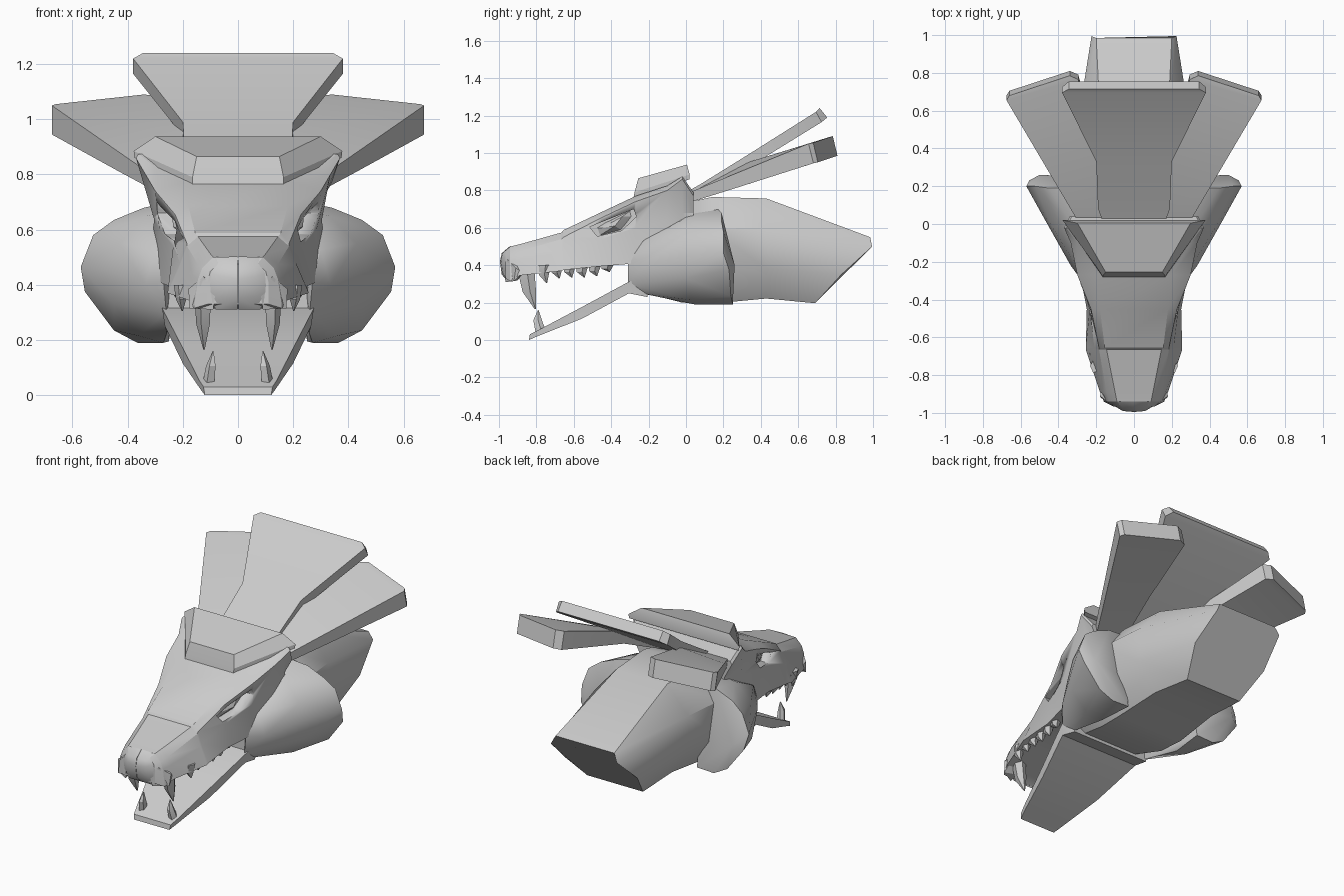
import bpy, bmesh
from math import radians
from mathutils import Vector


def finish(bm, name, angle=25):
    bmesh.ops.recalc_face_normals(bm, faces=bm.faces)
    me = bpy.data.meshes.new(name)
    bm.to_mesh(me)
    bm.free()
    ob = bpy.data.objects.new(name, me)
    bpy.context.collection.objects.link(ob)
    bpy.ops.object.select_all(action='DESELECT')
    ob.select_set(True)
    bpy.context.view_layer.objects.active = ob
    bpy.ops.object.shade_smooth_by_angle(angle=radians(angle))
    return ob


def loft(bm, rings):
    rows = [[bm.verts.new(p) for p in r] for r in rings]
    n = len(rows[0])
    for a, b in zip(rows, rows[1:]):
        for i in range(n):
            j = (i + 1) % n
            bm.faces.new((a[i], a[j], b[j], b[i]))
    bm.faces.new(rows[0])
    bm.faces.new(rows[-1])


def symmetric(half):
    return half + [(-x, y, z) for x, y, z in reversed(half)]


def hull(bm, pts):
    vs = [bm.verts.new(p) for p in pts]
    res = bmesh.ops.convex_hull(bm, input=vs)
    junk = [v for v in res['geom_interior'] + res['geom_unused'] if isinstance(v, bmesh.types.BMVert)]
    bmesh.ops.delete(bm, geom=list(set(junk)), context='VERTS')


def pair_hull(name, pts, angle=25):
    bm = bmesh.new()
    for s in (1, -1):
        hull(bm, [(s * x, y, z) for x, y, z in pts])
    return finish(bm, name, angle)


# skull and snout: y, top edge, brow edge, cheek line, lip (x, z each)
sections = [
    (-.965, .07, .475, .10, .45, .11, .41, .11, .33),
    (-.94, .09, .50, .13, .46, .145, .42, .16, .315),
    (-.89, .10, .512, .145, .475, .165, .43, .18, .345),
    (-.665, .145, .575, .185, .54, .21, .47, .255, .37),
    (-.655, .155, .588, .185, .55, .21, .48, .255, .375),
    (-.45, .18, .685, .228, .655, .235, .54, .25, .395),
    (-.27, .20, .77, .30, .74, .285, .60, .285, .41),
    (-.10, .30, .825, .335, .80, .305, .64, .31, .42),
    (-.02, .36, .875, .37, .86, .30, .68, .31, .43),
    (.04, .33, .79, .34, .77, .29, .68, .31, .43),
]
bm = bmesh.new()
loft(bm, [symmetric([(s[i], s[0], s[i + 1]) for i in (1, 3, 5, 7)]) for s in sections])
head = finish(bm, "head")

# eye sockets cut into the skull
eye_line = [(-.515, .605), (-.475, .555), (-.345, .585), (-.265, .66), (-.28, .70)]
socket = pair_hull("socket_cutter", [(x + (y + .5) * .25, y, z) for y, z in eye_line for x in (.17, .36)])
mod = head.modifiers.new("sockets", 'BOOLEAN')
mod.object = socket
mod.solver = 'EXACT'
bpy.context.view_layer.objects.active = head
bpy.ops.object.modifier_apply(modifier=mod.name)
bpy.data.objects.remove(socket)

# wedge eyes
pair_hull("eyes", [(.15, -.50, .60), (.18, -.46, .56), (.21, -.35, .59), (.22, -.29, .66),
                   (.22, -.30, .69), (.20, -.45, .60), (.235, -.38, .61), (.24, -.34, .66)])

# nose in two halves, with lip flaps beside it
pair_hull("nose", [(.001, -.995, .42), (.06, -.99, .43), (.001, -.985, .465), (.06, -.98, .465), (.001, -.94, .503),
                   (.08, -.94, .50), (.12, -.95, .45), (.125, -.95, .39), (.075, -.98, .36),
                   (.001, -.985, .35), (.001, -.95, .31), (.08, -.95, .31), (.001, -.88, .4), (.1, -.88, .4)], 40)
pair_hull("lip_flaps", [(.08, -.975, .385), (.125, -.955, .43), (.18, -.91, .385), (.175, -.92, .315),
                        (.09, -.965, .31), (.1, -.90, .32), (.17, -.87, .36), (.12, -.88, .43)])

# flat crown plate
bm = bmesh.new()
loft(bm, [symmetric(h) for h in (
    [(.165, -.28, .765), (.375, .02, .86)],
    [(.165, -.275, .79), (.378, .02, .885)],
    [(.15, -.255, .865), (.30, .005, .938)])])
finish(bm, "crown_plate")

# neck and throat: eight-sided loft with a slanted end
bm = bmesh.new()
rings = []
for y, w, top, bot in ((-.29, .26, .44, .27), (-.02, .33, .73, .20), (.14, .34, .765, .195),
                       (.43, .315, .757, .222)):
    h = top - bot
    rings.append(symmetric([(w * .55, y, top), (w, y, bot + h * .7), (w, y, bot + h * .3), (w * .65, y, bot)]))
rings.append(symmetric([(.20, .985, .55), (.225, .995, .50), (.25, .83, .35), (.19, .69, .197)]))
loft(bm, rings)
finish(bm, "neck", 40)

# bulging jaw muscles, tucked into the skull and neck
pair_hull("cheeks", [
    (.27, -.31, .41), (.26, -.31, .30), (.25, -.24, .25), (.30, -.23, .53), (.335, -.22, .40),
    (.33, 0, .65), (.43, -.02, .55), (.47, .02, .45), (.45, 0, .33), (.36, .02, .215), (.27, .05, .19),
    (.34, .19, .68), (.45, .19, .635), (.525, .20, .58), (.57, .2, .465), (.555, .23, .375),
    (.45, .24, .235), (.365, .25, .19), (.25, .25, .195), (.50, .26, .40), (.3, .25, .36),
    (.22, -.23, .53), (.24, 0, .67), (.24, .17, .70)], 40)

# lower jaw plate
bm = bmesh.new()
loft(bm, [symmetric([(a, y, t), (b, y - .005, u)]) for y, a, t, b, u in (
    (-.835, .125, .03, .12, .0), (-.79, .14, .053, .135, .02),
    (-.55, .205, .18, .20, .115), (-.30, .275, .315, .265, .25), (-.2, .27, .33, .26, .23))])
finish(bm, "lower_jaw")


# teeth: tapered five-sided spikes, mirrored
def tooth(bm, base, tip, rx, ry):
    base, tip = Vector(base), Vector(tip)
    shape = ((1, .1), (.35, .9), (-.8, .6), (-.8, -.6), (.35, -.9))
    for s in (1, -1):
        rings = []
        for t, k in ((0, 1), (.55, .8), (1, .08)):
            c = base.lerp(tip, t)
            c.y -= .01 * (t == .55)
            rings.append([(s * (c.x + a * rx * k), c.y + b * ry * k, c.z) for a, b in shape])
        loft(bm, rings)


bm = bmesh.new()
tooth(bm, (.125, -.855, .37), (.123, -.805, .165), .034, .05)
finish(bm, "upper_fangs")
bm = bmesh.new()
tooth(bm, (.105, -.775, .04), (.09, -.79, .16), .024, .032)
finish(bm, "lower_fangs")
bm = bmesh.new()
for i, tip in enumerate((.305, .33, .335, .335, .342, .365)):
    y = -.755 + i * .067
    tooth(bm, (.207 + .003 * i, y, .40), (.202 + .003 * i, y + .01, tip), .026, .036)
finish(bm, "small_teeth")

# centre crest plate: x, y, z of upper edge, then thickness
bm = bmesh.new()
loft(bm, [symmetric([(x, y, z), (x, y + .03, z - t)]) for x, y, z, t in (
    (.16, .0, .79, .05), (.19, .08, .835, .05), (.20, .33, .99, .05), (.38, .695, 1.22, .055))]
    + [symmetric([(.345, .715, 1.24), (.345, .755, 1.19)])])
finish(bm, "centre_crest")

# side crest plates: inner and outer upper edge points, then thickness
bm = bmesh.new()
for s in (1, -1):
    rings = []
    for a, b, t in (((.12, .02, .79), (.30, .02, .79), .05), ((.18, .33, .95), (.43, .24, .88), .07),
                    ((.295, .765, 1.085), (.675, .655, 1.05), .105)):
        rings.append([(s * p[0], p[1] + d * .25, p[2] - d) for p, d in ((a, 0), (b, 0), (b, t), (a, t))])
    rings.append([(s * x, y, z) for x, y, z in ((.34, .785, 1.09), (.66, .68, 1.055), (.66, .705, .95), (.34, .81, .985))])
    loft(bm, rings)
finish(bm, "side_crests")
